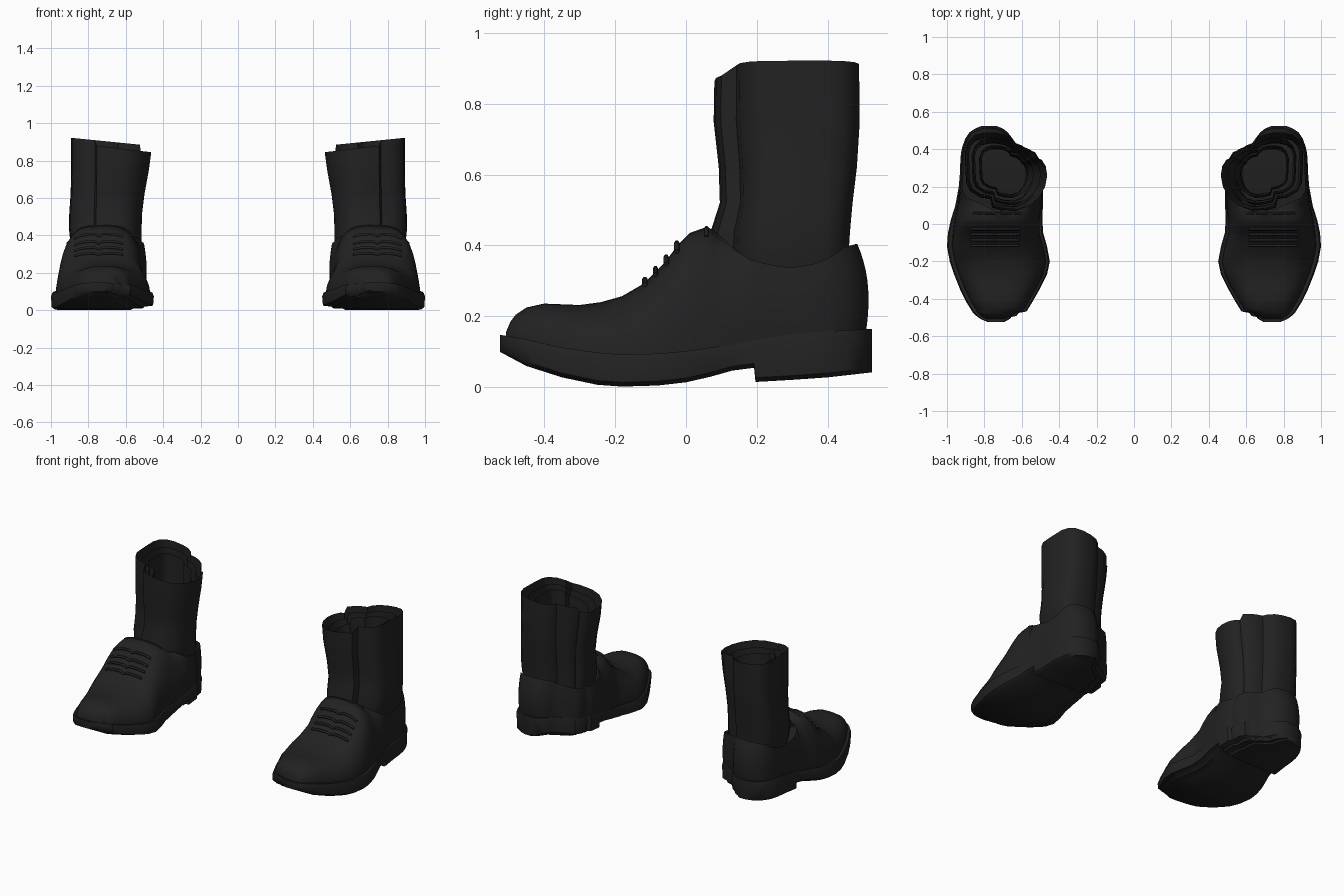
import bpy, bmesh, math

if "Cube" in bpy.data.objects:
    bpy.data.objects.remove(bpy.data.objects["Cube"])

leather = bpy.data.materials.new("black_leather")
leather.diffuse_color = (0.016, 0.016, 0.016, 1)
leather.use_nodes = True
leather.node_tree.nodes["Principled BSDF"].inputs["Base Color"].default_value = leather.diffuse_color


def interp(table, y, k=1):
    """Linear lookup of column k in a table sorted on column 0."""
    if y <= table[0][0]:
        return table[0][k]
    for a, b in zip(table, table[1:]):
        if y <= b[0]:
            return a[k] + (b[k] - a[k]) * (y - a[0]) / (b[0] - a[0])
    return table[-1][k]


def finish(name, verts, faces, angle=40):
    me = bpy.data.meshes.new(name)
    me.from_pydata(verts, [], faces)
    bm = bmesh.new()
    bm.from_mesh(me)
    bmesh.ops.remove_doubles(bm, verts=bm.verts, dist=0.0005)
    bmesh.ops.recalc_face_normals(bm, faces=bm.faces)
    bm.to_mesh(me)
    bm.free()
    me.materials.append(leather)
    ob = bpy.data.objects.new(name, me)
    bpy.context.collection.objects.link(ob)
    bpy.ops.object.select_all(action='DESELECT')
    ob.select_set(True)
    bpy.context.view_layer.objects.active = ob
    bpy.ops.object.shade_smooth_by_angle(angle=math.radians(angle))


# Outline of the foot: y, inner x, outer x (with small folds on the inner side)
FOOT = [(-.525, .695, .78), (-.508, .665, .82), (-.497, .655, .835), (-.492, .63, .842),
        (-.475, .615, .86), (-.468, .575, .865), (-.42, .545, .895), (-.35, .505, .93),
        (-.27, .465, .962), (-.2, .45, .985), (-.12, .465, 1.0), (-.05, .485, .995),
        (.02, .49, .98), (.1, .487, .955), (.2, .485, .937), (.28, .487, .93),
        (.295, .505, .93), (.35, .508, .928), (.385, .53, .924), (.395, .565, .922),
        (.42, .60, .916), (.432, .632, .911), (.455, .648, .903), (.49, .675, .88),
        (.51, .70, .85), (.524, .735, .815)]
# Sole heights: y, bottom, welt
SOLE = [(-.525, .10, .148), (-.45, .06, .135), (-.35, .028, .112), (-.25, .007, .098),
        (-.18, .002, .092), (-.08, .005, .095), (.0, .014, .102), (.07, .03, .112),
        (.13, .047, .12), (.192, .055, .132), (.196, .015, .133), (.3, .021, .15),
        (.4, .028, .158), (.524, .042, .165)]
# Ridge and collar heights of the upper
TOP = [(-.508, .155), (-.495, .185), (-.48, .205), (-.45, .225), (-.4, .236), (-.3, .232),
       (-.24, .24), (-.18, .257), (-.12, .292), (-.06, .352), (-.02, .405), (.01, .435),
       (.06, .453), (.08, .44), (.1, .425), (.14, .385), (.18, .36), (.24, .345),
       (.3, .337), (.36, .348), (.42, .37), (.47, .395), (.524, .405)]
ROWS = 10


def upper_span(y):
    """Inner and outer x of the upper at its base."""
    w = min(max((y + .05) / .15, 0), 1)
    return interp(FOOT, y) + .02 - .012 * w, interp(FOOT, y, 2) - .026 + .014 * w


def arch(s, y):
    """Half width factor and height factor of the upper at row s."""
    e = .55 if y > -.2 else .7
    a = s * math.pi / 2
    ax, az = max(math.cos(a), 0) ** e, math.sin(a) ** .95
    w = min(max((y - .065) / .085, 0), 1)
    taper = .11 - .08 * min(max((y - .1) / .12, 0), 1)
    wall = 1 + .03 * math.sin(math.pi * s) - taper * s ** 2
    return ax + (wall - ax) * w, az + (s - az) * w


def vamp_z(x, y):
    """Surface height of the upper at a point of the vamp."""
    lo, hi = upper_span(y)
    u = abs(x - (lo + hi) / 2) / ((hi - lo) / 2)
    zb = interp(SOLE, y, 2)
    s = math.acos(min(u, 1) ** (1 / .55))
    return zb + (interp(TOP, y) - zb) * math.sin(s) ** .95


def sole(side, tag):
    ys = sorted({r[0] for r in FOOT} | {r[0] for r in SOLE})
    verts, faces = [], []
    for y in ys:
        a, b = interp(FOOT, y), interp(FOOT, y, 2)
        lo, hi = interp(SOLE, y), interp(SOLE, y, 2)
        w, t = (b - a) / .5, (hi - lo) / .1
        # terraced inner underside, then welt and plain outer edge
        ring = [(a + .11 * w, lo), (a + .1 * w, lo + .007 * t), (a + .052 * w, lo + .009 * t),
                (a + .044 * w, lo + .018 * t), (a + .004, lo + .024 * t),
                (a, hi - .02), (a + .008, hi), (b - .008, hi), (b, hi - .02),
                (b - .004, lo + .012), (b - .02, lo)]
        verts += [(side * x, y, z) for x, z in ring]
    n = len(ring)
    for i in range(len(ys) - 1):
        for j in range(n):
            k = (j + 1) % n
            faces.append((i * n + j, i * n + k, i * n + n + k, i * n + n + j))
    faces += [tuple(range(n)), tuple(range(len(verts) - n, len(verts)))]
    finish("sole_" + tag, verts, faces)


def upper(side, tag):
    ys = sorted({r[0] for r in FOOT if r[0] > -.51} | {r[0] for r in TOP})
    verts, faces, n = [], [], 2 * (ROWS + 1)
    for y in ys:
        a, b = upper_span(y)
        c, h = (a + b) / 2, (b - a) / 2
        lo, hi = interp(SOLE, y, 2) - .01, interp(TOP, y)
        back = max(0, (y - .4) / .12)
        for sgn in (-1, 1):
            for r in range(ROWS + 1):
                s = (r if sgn < 0 else ROWS - r) / ROWS
                fx, fz = arch(s, y)
                yy = y - back * (.012 * (1 - s) ** 3 + .036 * s ** 3 + .004)
                verts.append((side * (c + sgn * h * fx), yy, lo + (hi - lo) * fz))
    for i in range(len(ys) - 1):
        for j in range(n - 1):
            if j != ROWS:  # the middle stays open for the ankle
                faces.append((i * n + j, i * n + j + 1, i * n + n + j + 1, i * n + n + j))
    # back of the heel and front of the toe
    for base in (0, len(verts) - n):
        for r in range(ROWS):
            faces.append((base + r, base + r + 1, base + n - 2 - r, base + n - 1 - r))
    finish("shoe_upper_" + tag, verts, faces, 50)


# Horizontal outline of the sock: x, y, 1 for the tall outer lobe
SOCK = [(.892, .40, 1), (.89, .30, 1), (.885, .22, 1), (.865, .18, 1), (.82, .152, 1),
        (.765, .143, 1), (.755, .10, 0), (.70, .085, 0), (.62, .08, 0), (.555, .10, 0),
        (.505, .145, 0), (.475, .20, 0), (.464, .26, 0), (.472, .31, 0), (.495, .345, 0),
        (.52, .353, 0), (.525, .375, 1), (.56, .40, 1), (.60, .415, 1), (.64, .42, 1),
        (.655, .45, 1), (.69, .475, 1), (.74, .487, 1), (.80, .488, 1), (.85, .475, 1),
        (.88, .445, 1)]
# Sock levels: height, inward shift of inner, front and back side, outward shift of outer side
LEVELS = [(.29, .06, .01, .03, -.01), (.36, .05, -.015, .03, .004), (.44, .05, -.01, .025, .012),
          (.52, .047, .015, .018, .01), (.62, .035, .012, .006, .003),
          (.75, .012, -.002, -.002, 0), (.86, 0, 0, 0, 0)]


def sock(side, tag, scale=1, drop=0, name="sock_"):
    cx, cy, n = .68, .285, len(SOCK)
    verts, faces = [], []
    for k, (z, inn, fro, bak, out) in enumerate(LEVELS):
        for x, y, tall in SOCK:
            u, v = (x - cx) / .21, (y - cy) / .2
            px = x + (-inn * u if u < 0 else out * u)
            py = y - (fro if v < 0 else bak) * v
            top = (.9 + .1 * (x - .68)) if tall else .845 + .12 * (x - .47)
            zz = top - drop if k == len(LEVELS) - 1 else z
            verts.append((side * (cx + (px - cx) * scale), cy + (py - cy) * scale, zz))
    for k in range(len(LEVELS) - 1):
        for j in range(n):
            m = (j + 1) % n
            faces.append((k * n + j, k * n + m, k * n + n + m, k * n + n + j))
    finish(name + tag, verts, faces, 50)


def tube(name, pts, radius):
    cu = bpy.data.curves.new(name, 'CURVE')
    cu.dimensions = '3D'
    cu.bevel_depth = radius
    cu.bevel_resolution = 1
    cu.use_fill_caps = True
    sp = cu.splines.new('POLY')
    sp.points.add(len(pts) - 1)
    for p, co in zip(sp.points, pts):
        p.co = (*co, 1)
    cu.materials.append(leather)
    ob = bpy.data.objects.new(name, cu)
    bpy.context.collection.objects.link(ob)


def laces(side, tag):
    # four rows of laces, each dipping at the middle
    for i in range(4):
        y = -.112 + .03 * i
        pts = []
        for k in range(13):
            x = .615 + .26 * k / 12
            dip = -.006 if k == 6 else .005
            pts.append((side * x, y - .004, vamp_z(x, y) + dip))
        tube(f"lace_{i + 1}_{tag}", pts, .0075)
    # rim around the throat
    rim = []
    for k in range(13):
        x = .6 + .26 * k / 12
        rim.append((side * x, .058, vamp_z(x, .058) - .003))
    tube("throat_rim_" + tag, rim, .006)


for side, tag in ((-1, "right"), (1, "left")):
    sole(side, tag)
    upper(side, tag)
    sock(side, tag)
    sock(side, tag, .84, .03, "sock_lining_")
    sock(side, tag, .66, .05, "sock_inner_fold_")
    laces(side, tag)
